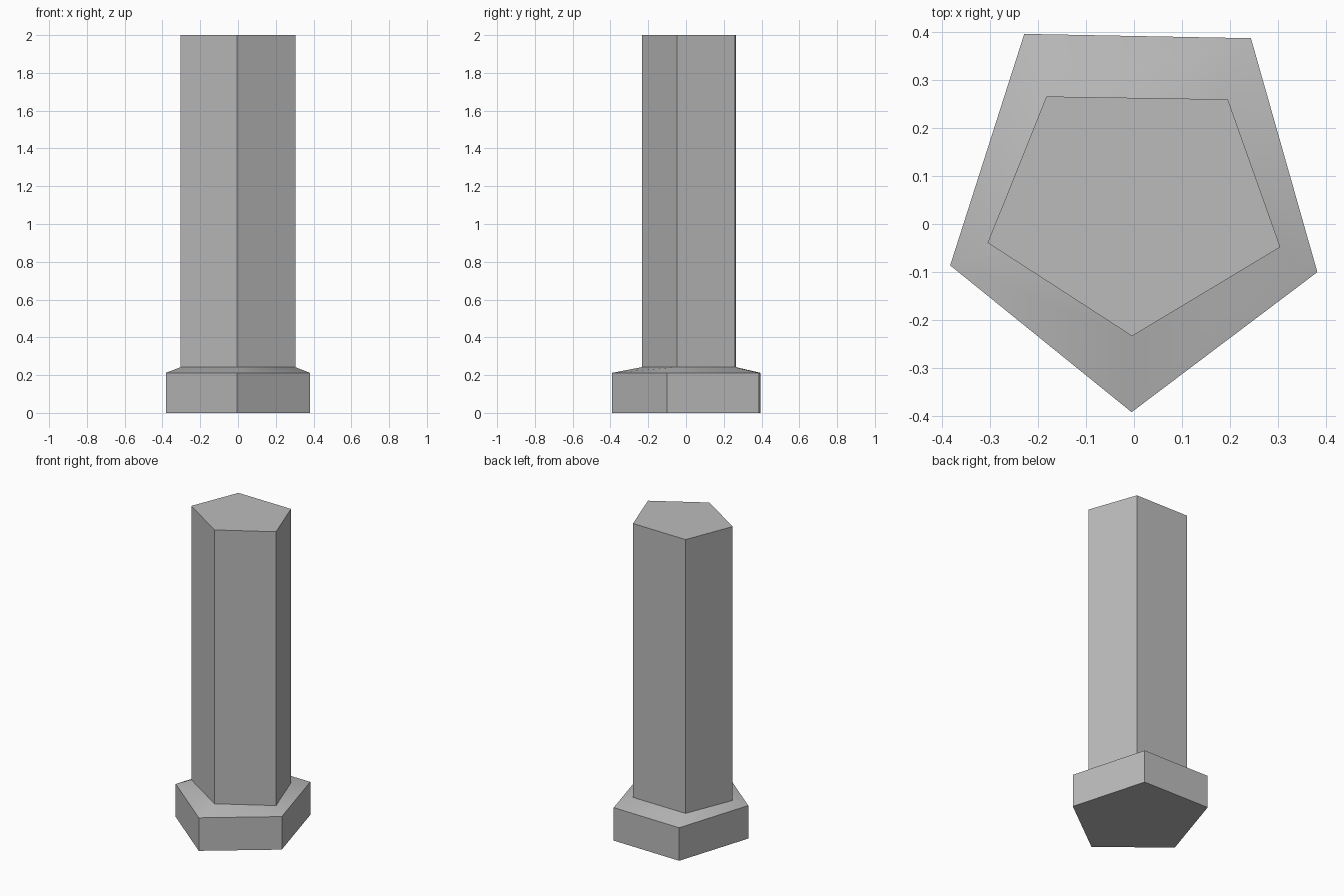
import bpy, bmesh

if "Cube" in bpy.data.objects:
    bpy.data.objects.remove(bpy.data.objects["Cube"])

# One plain grey for the whole bolt-like post
grey = bpy.data.materials.new("plain grey")
grey.diffuse_color = (0.5, 0.5, 0.5, 1)
grey.use_nodes = True
grey.node_tree.nodes["Principled BSDF"].inputs["Base Color"].default_value = grey.diffuse_color

# Slightly skewed pentagon outlines of the base block and the shaft
BASE = [(-0.005, -0.391), (0.381, -0.10), (0.243, 0.386), (-0.228, 0.395), (-0.382, -0.086)]
SHAFT = [(-0.004, -0.233), (0.304, -0.048), (0.195, 0.259), (-0.182, 0.265), (-0.304, -0.039)]


def loft(name, rings, cap_bottom, cap_top):
    """Join stacked (outline, height) rings with quads."""
    bm = bmesh.new()
    rows = [[bm.verts.new((x, y, z)) for x, y in outline] for outline, z in rings]
    for low, high in zip(rows, rows[1:]):
        for i in range(len(low)):
            j = (i + 1) % len(low)
            bm.faces.new((low[i], low[j], high[j], high[i]))
    if cap_bottom:
        bm.faces.new(rows[0][::-1])
    if cap_top:
        bm.faces.new(rows[-1])
    mesh = bpy.data.meshes.new(name)
    bm.to_mesh(mesh)
    bm.free()
    mesh.materials.append(grey)
    obj = bpy.data.objects.new(name, mesh)
    bpy.context.collection.objects.link(obj)
    # Soften only the shallow collar edges, keep the rest crisp
    bpy.ops.object.select_all(action="DESELECT")
    obj.select_set(True)
    bpy.context.view_layer.objects.active = obj
    bpy.ops.object.shade_smooth_by_angle(angle=0.52)
    return obj


# Base block with sloped collar, then the tall shaft rising from it
loft("base_block", [(BASE, 0.0), (BASE, 0.212), (SHAFT, 0.242)], True, False)
loft("shaft", [(SHAFT, 0.242), (SHAFT, 2.0)], False, True)
